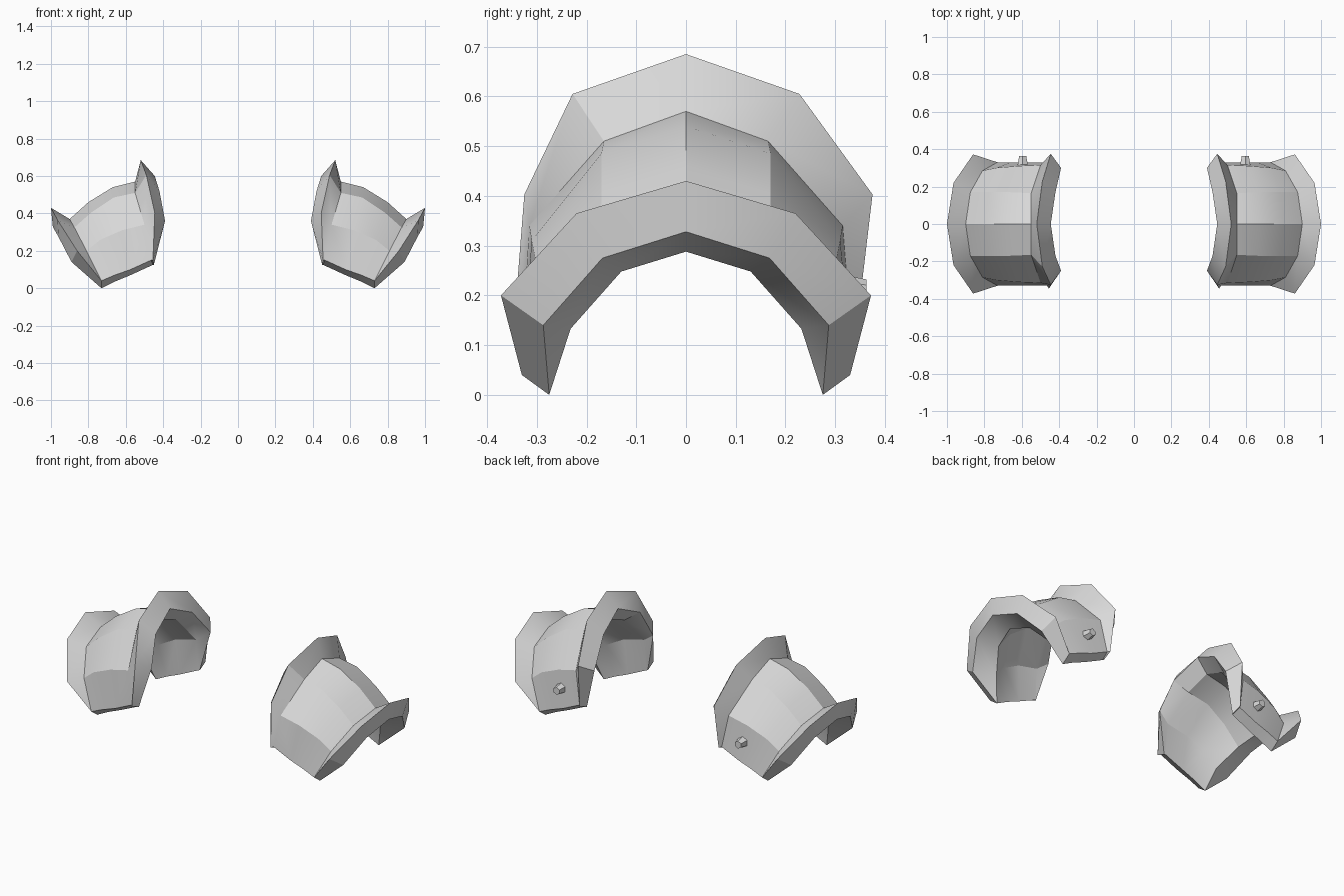
import bpy, bmesh, math
from mathutils import Matrix

if "Cube" in bpy.data.objects:
    bpy.data.objects.remove(bpy.data.objects["Cube"])

steel = bpy.data.materials.new("pale_grey")
steel.diffuse_color = (0.7, 0.7, 0.7, 1)
steel.use_nodes = True
steel.node_tree.nodes["Principled BSDF"].inputs["Base Color"].default_value = steel.diffuse_color

# Half arches of the closed shell section: crown, shoulder, side, hem
SECTIONS = [
    # outer skin, from the outer rim to the neck rim
    [(1.0, 0, .43), (.965, .22, .365), (.86, .372, .2), (.73, .33, .04)],
    [(.90, 0, .37), (.875, .17, .325), (.81, .285, .2), (.73, .33, .04)],
    [(.80, 0, .46), (.785, .17, .405), (.735, .30, .26), (.66, .33, .07)],
    [(.67, 0, .54), (.665, .17, .485), (.62, .31, .31), (.575, .33, .10)],
    [(.55, 0, .57), (.55, .165, .51), (.50, .315, .34), (.465, .33, .15)],
    [(.52, 0, .685), (.49, .228, .605), (.445, .35, .403), (.455, .345, .15)],
    # inner skin, back from the neck rim to the outer rim
    [(.445, 0, .60), (.42, .17, .52), (.39, .275, .36), (.45, .285, .125)],
    [(.51, 0, .52), (.50, .14, .465), (.46, .265, .31), (.455, .28, .125)],
    [(.64, 0, .49), (.635, .14, .44), (.59, .26, .28), (.575, .275, .07)],
    [(.76, 0, .41), (.75, .14, .36), (.70, .25, .22), (.66, .275, .035)],
    [(.87, 0, .288), (.84, .13, .248), (.77, .232, .133), (.73, .275, 0)],
    [(.99, 0, .328), (.96, .168, .275), (.89, .287, .14), (.73, .275, 0)],
]
REAR_FLARE = .025   # the neck rim leans backwards at its sides


def finish(bm, name, angle):
    bmesh.ops.recalc_face_normals(bm, faces=bm.faces)
    me = bpy.data.meshes.new(name)
    bm.to_mesh(me)
    bm.free()
    me.materials.append(steel)
    ob = bpy.data.objects.new(name, me)
    bpy.context.collection.objects.link(ob)
    bpy.ops.object.select_all(action='DESELECT')
    ob.select_set(True)
    bpy.context.view_layer.objects.active = ob
    bpy.ops.object.shade_smooth_by_angle(angle=math.radians(angle))


def shoulder_guard(side, name):
    bm = bmesh.new()
    rows = []
    for i, half in enumerate(SECTIONS):
        shift = REAR_FLARE if i in (5, 6) else 0
        row = [(x, -y + (shift if k == 2 else 0), z) for k, (x, y, z) in enumerate(half)][:0:-1]
        row += [(x, y + (shift if k == 2 else 0), z) for k, (x, y, z) in enumerate(half)]
        rows.append([bm.verts.new((side * x, y, z)) for x, y, z in row])
    n = len(rows)
    # loft the closed section over the arch
    for i in range(n):
        a, b = rows[i], rows[(i + 1) % n]
        for j in range(len(a) - 1):
            bm.faces.new((a[j], a[j + 1], b[j + 1], b[j]))
    # hem edges closing the front and back
    for j in (0, -1):
        for i in range(n // 2 - 1):
            bm.faces.new((rows[i][j], rows[i + 1][j], rows[n - 2 - i][j], rows[n - 1 - i][j]))
    bmesh.ops.remove_doubles(bm, verts=bm.verts, dist=.0005)
    finish(bm, name, 28)


def stud(side, name):
    # small faceted rivet on the back
    bm = bmesh.new()
    place = Matrix.Translation((side * .595, .338, .21)) @ Matrix.Rotation(math.radians(-90), 4, 'X')
    bmesh.ops.create_cone(bm, cap_ends=True, segments=6, radius1=.032, radius2=.022,
                          depth=.05, matrix=place)
    finish(bm, name, 20)


for side, label in ((1, "right"), (-1, "left")):
    shoulder_guard(side, label + "_shoulder_guard")
    stud(side, label + "_rear_stud")
